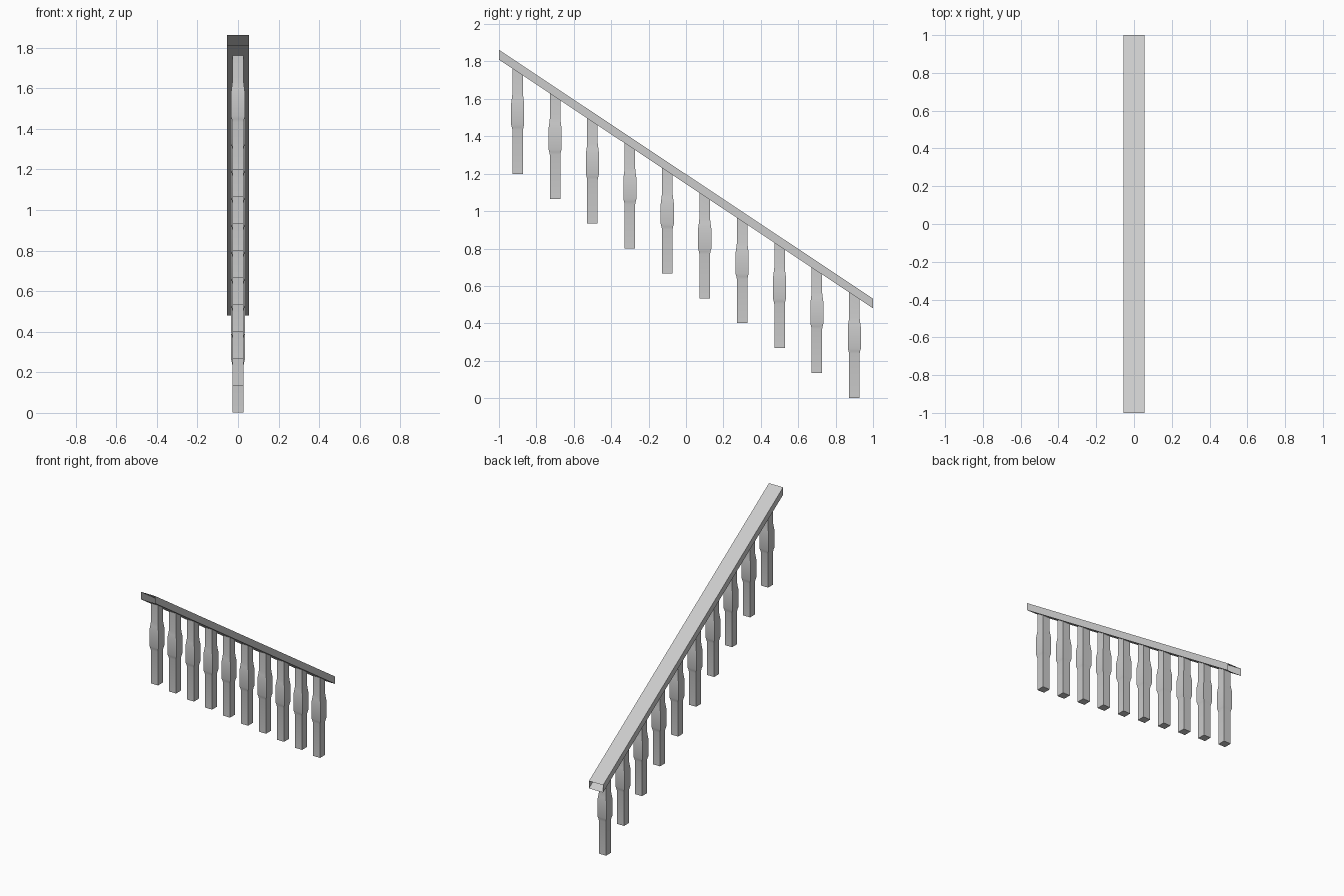
import bpy, bmesh, math

cube = bpy.data.objects.get("Cube")
if cube:
    bpy.data.objects.remove(cube, do_unlink=True)

SLOPE = -0.665
COUNT = 10
SPACING = 0.2


def rail_bottom(y):
    return 1.145 + SLOPE * y


grey = bpy.data.materials.new("light grey")
grey.use_nodes = True
colour = (0.6, 0.6, 0.6, 1)
grey.diffuse_color = colour
grey.node_tree.nodes["Principled BSDF"].inputs["Base Color"].default_value = colour


def finish(name, bm):
    bmesh.ops.recalc_face_normals(bm, faces=bm.faces)
    mesh = bpy.data.meshes.new(name)
    bm.to_mesh(mesh)
    bm.free()
    mesh.materials.append(grey)
    obj = bpy.data.objects.new(name, mesh)
    bpy.context.collection.objects.link(obj)
    return obj


def bridge(bm, lower, upper):
    for i in range(4):
        j = (i + 1) % 4
        bm.faces.new((lower[i], lower[j], upper[j], upper[i]))


# Sloping handrail: a rectangular tube, open at both ends
bm = bmesh.new()
ends = []
for y in (-1, 1):
    z = rail_bottom(y)
    ends.append([bm.verts.new((x, y, z + h)) for x, h in
                 ((-0.055, 0), (0.055, 0), (0.055, 0.052), (-0.055, 0.052))])
bridge(bm, *ends)
finish("handrail", bm)

# Square balusters with a swollen middle, cut to the slope at the top
PROFILE = ((0.028, 0), (0.028, 0.235), (0.031, 0.25), (0.035, 0.265),
           (0.035, 0.375), (0.031, 0.405), (0.028, 0.43))
CORNERS = ((-1, -1), (1, -1), (1, 1), (-1, 1))
for n in range(COUNT):
    y = (n - (COUNT - 1) / 2) * SPACING
    foot = rail_bottom(y) - 0.545
    bm = bmesh.new()
    rings = [[bm.verts.new((cx * r, y + cy * r, foot + h)) for cx, cy in CORNERS]
             for r, h in PROFILE]
    r = PROFILE[-1][0]
    rings.append([bm.verts.new((cx * r, y + cy * r, rail_bottom(y + cy * r)))
                  for cx, cy in CORNERS])
    for lower, upper in zip(rings, rings[1:]):
        bridge(bm, lower, upper)
    bm.faces.new(rings[0])
    bm.faces.new(rings[-1])
    baluster = finish(f"baluster_{n + 1}", bm)
    bpy.ops.object.select_all(action="DESELECT")
    baluster.select_set(True)
    bpy.context.view_layer.objects.active = baluster
    bpy.ops.object.shade_smooth_by_angle(angle=math.radians(30))
